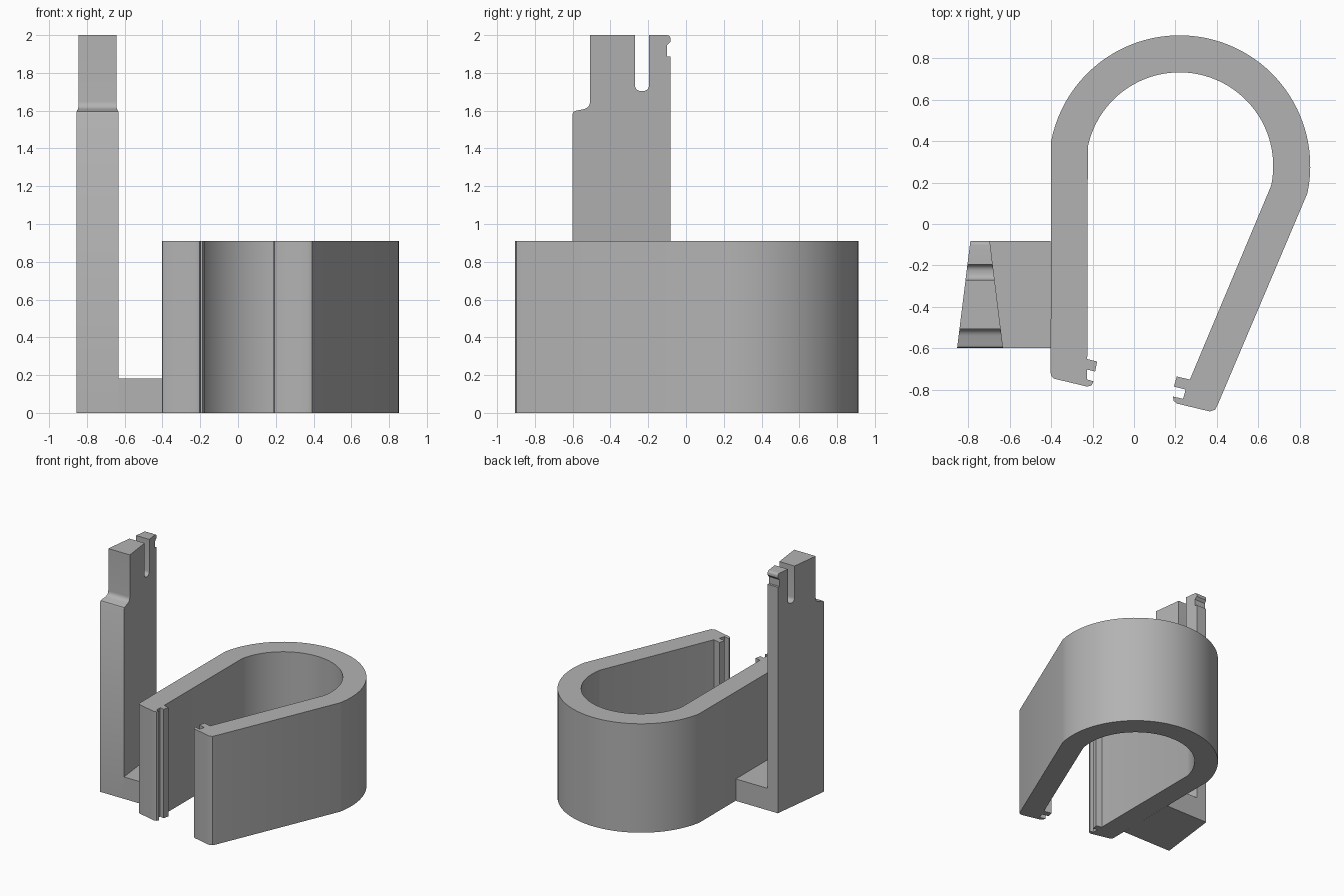
import bpy, bmesh, math
from mathutils import Vector

cube = bpy.data.objects.get("Cube")
if cube:
    bpy.data.objects.remove(cube)

grey = bpy.data.materials.new("plain grey")
grey.use_nodes = True
grey.diffuse_color = (0.45, 0.45, 0.45, 1)
grey.node_tree.nodes["Principled BSDF"].inputs["Base Color"].default_value = grey.diffuse_color


def arc(cx, cy, r, start, end, steps):
    """Points along a circular arc, angles in degrees."""
    angles = [math.radians(start + (end - start) * i / steps) for i in range(steps + 1)]
    return [(cx + r * math.cos(a), cy + r * math.sin(a)) for a in angles]


def prism(name, near, far):
    """Solid between two matching outlines."""
    bm = bmesh.new()
    a = [bm.verts.new(p) for p in near]
    b = [bm.verts.new(p) for p in far]
    bm.faces.new(a)
    bm.faces.new(b)
    for i in range(len(a)):
        j = (i + 1) % len(a)
        bm.faces.new((a[i], a[j], b[j], b[i]))
    bmesh.ops.recalc_face_normals(bm, faces=bm.faces)
    mesh = bpy.data.meshes.new(name)
    bm.to_mesh(mesh)
    bm.free()
    mesh.materials.append(grey)
    obj = bpy.data.objects.new(name, mesh)
    bpy.context.collection.objects.link(obj)
    bpy.ops.object.select_all(action='DESELECT')
    obj.select_set(True)
    bpy.context.view_layer.objects.active = obj
    bpy.ops.object.shade_smooth_by_angle(angle=math.radians(32))
    return obj


def upright(name, outline, height):
    return prism(name, [(x, y, 0) for x, y in outline], [(x, y, height) for x, y in outline])


# Open loop clip: outer arc, straight leg with rounded toe, slanted leg, latch hooks
cx, cy = 0.22, 0.28
left_toe = [(-0.403, -0.72), (-0.399, -0.737), (-0.385, -0.748), (-0.226, -0.786),
            (-0.205, -0.78), (-0.196, -0.76), (-0.226, -0.752), (-0.226, -0.704),
            (-0.188, -0.713), (-0.178, -0.665), (-0.226, -0.653)]
right_toe = [(0.27, -0.752), (0.207, -0.737), (0.193, -0.786), (0.25, -0.8),
             (0.237, -0.845), (0.188, -0.834), (0.192, -0.855), (0.208, -0.868),
             (0.366, -0.906), (0.393, -0.897), (0.407, -0.868)]
outer = arc(cx, cy, 0.632, -12, 169, 48)
inner = arc(cx, cy, 0.453, 168, -12, 48)
upright("loop_clip", outer + left_toe + inner + right_toe, 0.91)

# Wedge-shaped post: side profile with shoulder, slot and snap lip, in (y, z)
front, back = -0.6, -0.082
profile = [(front, 0), (front, 1.585), (-0.594, 1.595), (-0.58, 1.6), (-0.54, 1.608)]
profile += arc(-0.548, 1.648, 0.04, -60, 0, 5)
profile += [(-0.508, 2), (-0.27, 2)]
profile += arc(-0.24, 1.734, 0.03, 180, 270, 5)
profile += arc(-0.226, 1.734, 0.03, 270, 360, 5)
profile += [(-0.196, 2)]
profile += arc(-0.102, 1.98, 0.02, 90, 0, 5)
profile += [(back, 1.965), (-0.101, 1.945), (-0.101, 1.888), (back, 1.888), (back, 0)]


def post_side(y, side):
    """Post flank position, narrowing toward the back."""
    t = (y - front) / (back - front)
    return -0.744 + side * (0.111 + (0.047 - 0.111) * t)


prism("tapered_post",
      [(post_side(y, -1), y, z) for y, z in profile],
      [(post_side(y, 1), y, z) for y, z in profile])

# Foot joining the post to the clip
upright("connecting_foot",
        [(post_side(front, 1), front), (-0.403, front), (-0.403, back), (post_side(back, 1), back)], 0.183)
